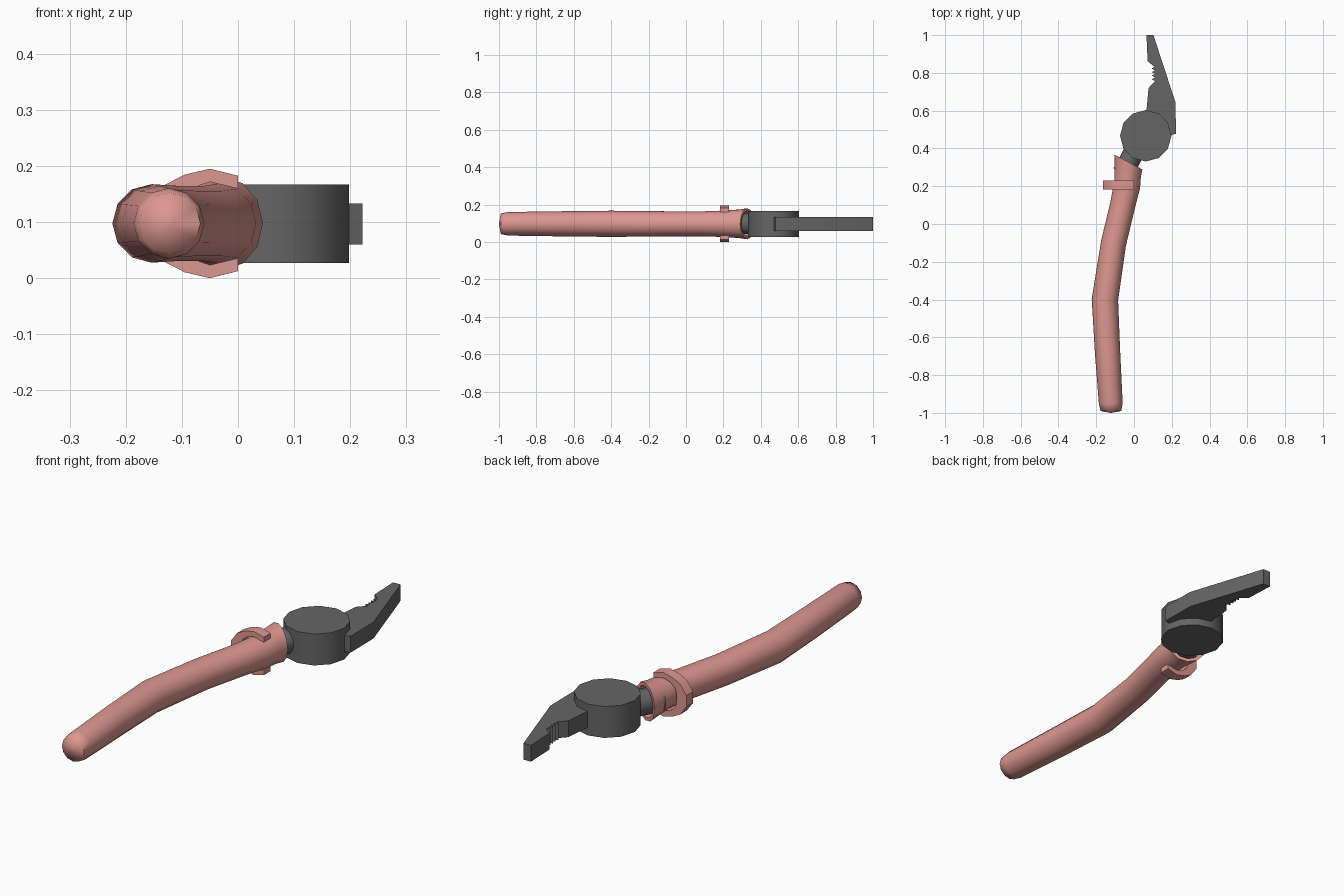
import bpy, bmesh, math
from mathutils import Vector

if "Cube" in bpy.data.objects:
    bpy.data.objects.remove(bpy.data.objects["Cube"])

ZC = 0.0975  # mid-plane height of the tool


def material(name, rgb):
    m = bpy.data.materials.new(name)
    m.diffuse_color = (*rgb, 1)
    m.use_nodes = True
    m.node_tree.nodes["Principled BSDF"].inputs["Base Color"].default_value = m.diffuse_color
    return m


steel = material("steel", (0.13, 0.13, 0.13))
grip = material("grip", (0.72, 0.31, 0.28))


def finish(name, bm, mat, angle):
    bmesh.ops.remove_doubles(bm, verts=bm.verts, dist=1e-5)
    bmesh.ops.recalc_face_normals(bm, faces=bm.faces)
    mesh = bpy.data.meshes.new(name)
    bm.to_mesh(mesh)
    bm.free()
    ob = bpy.data.objects.new(name, mesh)
    bpy.context.collection.objects.link(ob)
    mesh.materials.append(mat)
    bpy.ops.object.select_all(action='DESELECT')
    ob.select_set(True)
    bpy.context.view_layer.objects.active = ob
    bpy.ops.object.shade_smooth_by_angle(angle=math.radians(angle))
    return ob


def sweep(name, stations, mat, sides=12, angle=70):
    """Tube through (x, y, radius, heading in degrees from +y towards +x)."""
    bm = bmesh.new()
    rings = []
    for x, y, r, head in stations:
        h = math.radians(head)
        side = Vector((math.cos(h), -math.sin(h), 0))
        ring = []
        for i in range(sides):
            a = 2 * math.pi * i / sides
            ring.append(bm.verts.new(Vector((x, y, ZC)) + side * r * math.cos(a)
                                     + Vector((0, 0, r * math.sin(a)))))
        rings.append(ring)
    for a, b in zip(rings, rings[1:]):
        for i in range(sides):
            j = (i + 1) % sides
            bm.faces.new((a[i], a[j], b[j], b[i]))
    bm.faces.new(rings[0])
    bm.faces.new(rings[-1])
    return finish(name, bm, mat, angle)


def prism(name, outline, offset, mat, angle=35):
    """Extrude a closed 3D outline along offset."""
    bm = bmesh.new()
    face = bm.faces.new([bm.verts.new(p) for p in outline])
    new = bmesh.ops.extrude_face_region(bm, geom=[face], use_keep_orig=True)["geom"]
    bmesh.ops.translate(bm, vec=offset,
                        verts=[v for v in new if isinstance(v, bmesh.types.BMVert)])
    return finish(name, bm, mat, angle)


# Curved grip sleeve with rounded tail and flared open mouth
sweep("handle_grip", [
    (-0.122, -1.0, 0.001, 0), (-0.122, -0.99, 0.055, 0), (-0.123, -0.95, 0.063, -2),
    (-0.14, -0.68, 0.067, -3), (-0.154, -0.40, 0.070, 3), (-0.108, -0.10, 0.067, 12),
    (-0.06, 0.10, 0.067, 15), (-0.036, 0.21, 0.071, 16), (-0.034, 0.28, 0.076, 22),
    (-0.029, 0.328, 0.083, 28), (-0.029, 0.328, 0.068, 28), (-0.050, 0.29, 0.060, 28),
], grip)

# Metal neck between grip and pivot
sweep("neck", [(-0.06, 0.27, 0.055, 28), (-0.018, 0.346, 0.055, 28),
               (0.03, 0.44, 0.055, 28)], steel)

# Pivot disc
PX, PY, PR = 0.062, 0.467, 0.136
prism("pivot", [(PX + PR * math.cos(i * math.pi / 6), PY + PR * math.sin(i * math.pi / 6), 0.027)
                for i in range(12)], (0, 0, 0.14), steel)

# Jaw plate with gripping teeth on the inner edge
teeth = []
for i in range(4):
    y = 0.757 + i * 0.019
    teeth += [(0.112, y), (0.094, y + 0.009)]
profile = [(0.066, 0.47), (0.066, 0.60), (0.077, 0.72)] + teeth + [
    (0.108, 0.832), (0.072, 0.862), (0.066, 1.0), (0.103, 1.0),
    (0.22, 0.643), (0.222, 0.478), (0.15, 0.455)]
prism("jaw", [(x, y, 0.06) for x, y in profile], (0, 0, 0.073), steel, 20)

# C-shaped finger guard wrapped round the outer side of the grip
half = [(0.0, 0.085), (-0.05, 0.0975), (-0.095, 0.087), (-0.132, 0.068), (-0.163, 0.025)]
inner = [(0.0, 0.062), (-0.05, 0.074), (-0.085, 0.062), (-0.105, 0.045), (-0.115, 0.018)]
outer_pts = half + [(x, -z) for x, z in reversed(half)]
inner_pts = inner + [(x, -z) for x, z in reversed(inner)]
prism("finger_guard", [(x, 0.182, ZC + z) for x, z in outer_pts + inner_pts[::-1]],
      (0, 0.048, 0), grip, 30)
